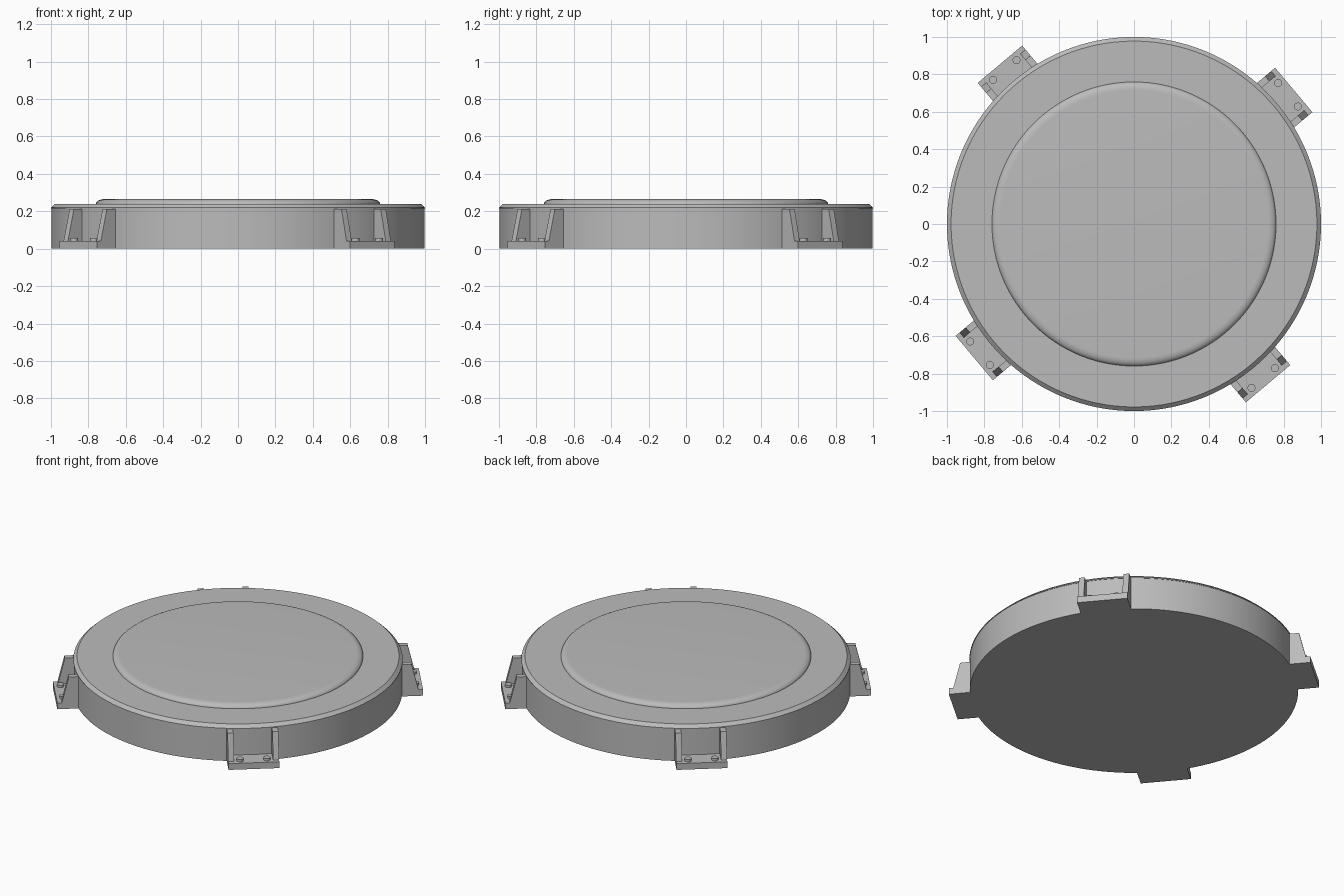
import bpy, bmesh, math
from mathutils import Matrix

cube = bpy.data.objects.get("Cube")
if cube:
    bpy.data.objects.remove(cube, do_unlink=True)

grey = bpy.data.materials.new("plain_grey")
grey.use_nodes = True
colour = (0.5, 0.5, 0.5, 1)
grey.diffuse_color = colour
grey.node_tree.nodes["Principled BSDF"].inputs["Base Color"].default_value = colour


def finish(bm, name, matrix=Matrix(), smooth=False):
    bmesh.ops.recalc_face_normals(bm, faces=bm.faces)
    mesh = bpy.data.meshes.new(name)
    bm.to_mesh(mesh)
    bm.free()
    mesh.materials.append(grey)
    obj = bpy.data.objects.new(name, mesh)
    obj.matrix_world = matrix
    bpy.context.collection.objects.link(obj)
    if smooth:
        bpy.ops.object.select_all(action="DESELECT")
        obj.select_set(True)
        bpy.context.view_layer.objects.active = obj
        bpy.ops.object.shade_smooth_by_angle(angle=math.radians(30))
    return obj


def lathe(name, profile, steps=128, matrix=Matrix()):
    """Spin (radius, height) points into a closed round solid."""
    bm = bmesh.new()
    rings = []
    for r, z in profile:
        rings.append([bm.verts.new((r * math.cos(a), r * math.sin(a), z))
                      for a in (math.tau * i / steps for i in range(steps))])
    for low, high in zip(rings, rings[1:]):
        for i in range(steps):
            j = (i + 1) % steps
            bm.faces.new((low[i], low[j], high[j], high[i]))
    bm.faces.new(rings[0][::-1])
    bm.faces.new(rings[-1])
    return finish(bm, name, matrix, True)


def extrude_profile(name, profile, y0, y1, matrix):
    """Extrude an (x, z) outline from y0 to y1."""
    bm = bmesh.new()
    face = bm.faces.new([bm.verts.new((x, y0, z)) for x, z in profile])
    new = bmesh.ops.extrude_face_region(bm, geom=[face])["geom"]
    verts = [v for v in new if isinstance(v, bmesh.types.BMVert)]
    bmesh.ops.translate(bm, verts=verts, vec=(0, y1 - y0, 0))
    return finish(bm, name, matrix)


# Round body with a chamfered rim
lathe("body", [(0.997, 0), (0.997, 0.215), (1, 0.215), (1, 0.22), (0.978, 0.24)])

# Raised centre pad with a rounded edge
edge = [(0.715 + 0.045 * math.cos(a), 0.238 + 0.027 * math.sin(a))
        for a in (math.pi / 2 * i / 8 for i in range(9))]
lathe("raised_pad", [(0.76, 0.22)] + edge)

# Four mounting brackets around the rim
HALF, RIB = 0.155, 0.036
plate = [(0.9, 0), (1.115, 0), (1.115, 0.042), (0.9, 0.042)]
rib = [(0.95, 0.042), (1.087, 0.042), (1.045, 0.213), (0.95, 0.213)]
for n in range(4):
    turn = Matrix.Rotation(math.radians(40 + 90 * n), 4, "Z")
    extrude_profile(f"bracket_plate_{n + 1}", plate, -HALF, HALF, turn)
    for side, s in (("a", -1), ("b", 1)):
        extrude_profile(f"bracket_rib_{n + 1}{side}", rib,
                        s * HALF, s * (HALF - RIB), turn)
        spot = turn @ Matrix.Translation((1.075, s * 0.082, 0.04))
        lathe(f"bolt_{n + 1}{side}", [(0.021, 0), (0.021, 0.018)], 24, spot)
